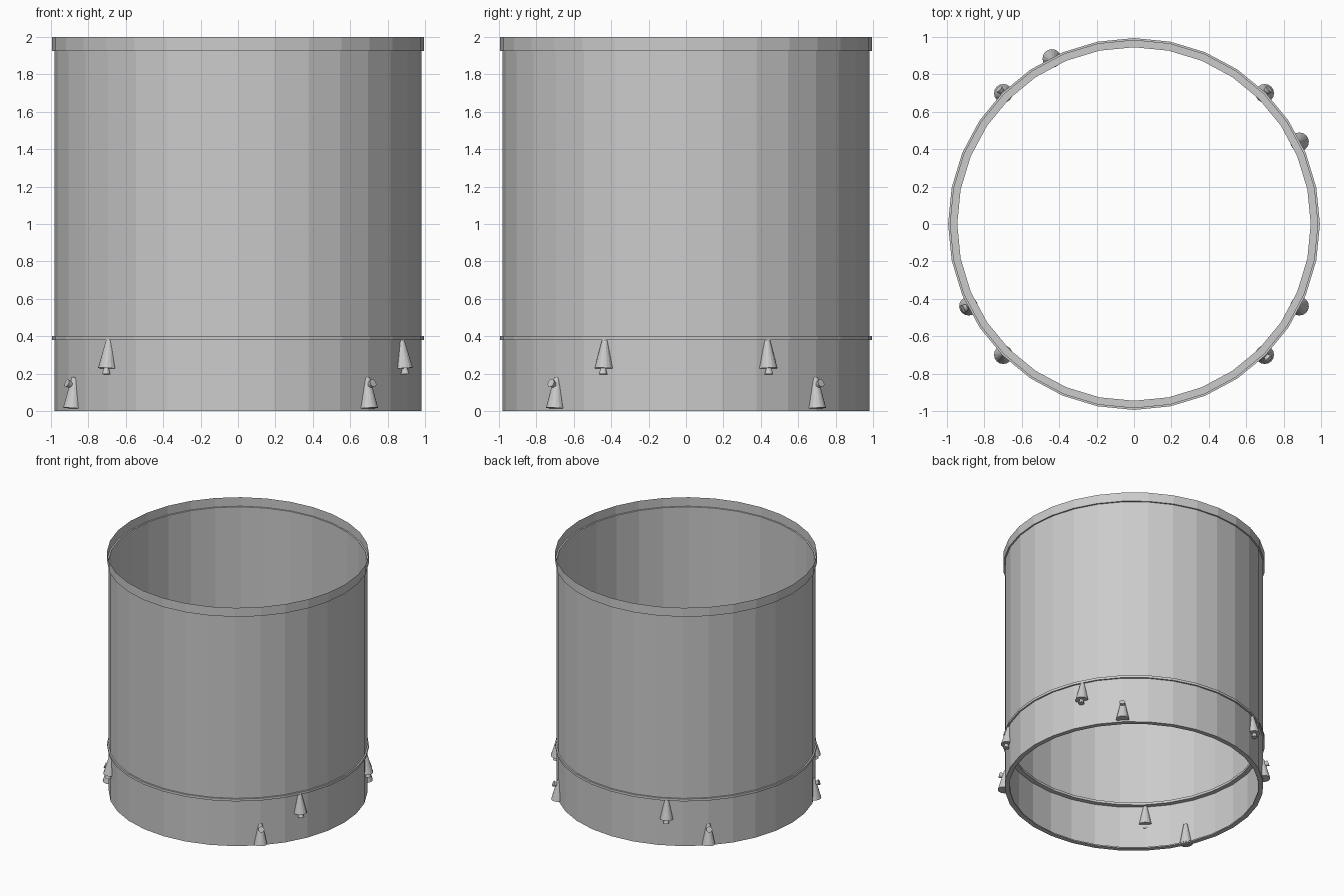
import bpy, bmesh
from math import sin, cos, pi, radians
from mathutils import Vector

if "Cube" in bpy.data.objects:
    bpy.data.objects.remove(bpy.data.objects["Cube"])

SIDES = 32


def finish(bm, name):
    mesh = bpy.data.meshes.new(name)
    bm.to_mesh(mesh)
    bm.free()
    obj = bpy.data.objects.new(name, mesh)
    bpy.context.collection.objects.link(obj)
    return obj


def lathe(name, profile, closed=False):
    """Revolve (radius, z) points around z."""
    bm = bmesh.new()
    rings = [[bm.verts.new((r * cos(2 * pi * i / SIDES), r * sin(2 * pi * i / SIDES), z))
              for i in range(SIDES)] for r, z in profile]
    pairs = list(zip(rings, rings[1:]))
    if closed:
        pairs.append((rings[-1], rings[0]))
    for a, b in pairs:
        for i in range(SIDES):
            j = (i + 1) % SIDES
            bm.faces.new((a[i], a[j], b[j], b[i]))
    return finish(bm, name)


def add_cone(bm, start, end, r1, r2, segs=16):
    """Capped cone from start to end."""
    start, end = Vector(start), Vector(end)
    axis = end - start
    made = bmesh.ops.create_cone(bm, cap_ends=True, segments=segs,
                                 radius1=r1, radius2=r2, depth=axis.length)
    rot = axis.to_track_quat('Z', 'Y')
    for v in made['verts']:
        v.co = rot @ v.co + (start + end) / 2


def thruster(name, angle, base_z, tip_z, nozzle):
    """Cone fairing half sunk in the wall, with a small flared nozzle."""
    a = radians(angle)

    def at(r, z):
        return (r * cos(a), r * sin(a), z)
    bm = bmesh.new()
    add_cone(bm, at(0.988, base_z), at(0.976, tip_z), 0.05, 0.015)
    (r1, z1), (r2, z2) = nozzle
    add_cone(bm, at(r1, z1), at(r2, z2), 0.012, 0.023, 12)
    return finish(bm, name)


# thin shell with a stepped-out rim at the top and an inner flange at the foot
lathe("shell", [(0.945, 0.01), (0.945, 0.0), (0.982, 0.0), (0.982, 1.925),
                (0.994, 1.925), (0.994, 2.0)])
lathe("foot_flange_top", [(0.982, 0.01), (0.945, 0.01)])

# joint ring that pokes out on both sides of the wall
lathe("joint_ring", [(0.945, 0.38), (0.994, 0.38), (0.994, 0.40), (0.945, 0.40)], closed=True)

# lower fairings with outward nozzles, upper fairings with downward nozzles
for i, ang in enumerate((-45, 45, 135, 206.4)):
    thruster(f"lower_thruster_{i}", ang, 0.015, 0.18, ((0.985, 0.135), (1.022, 0.15)))
for i, ang in enumerate((-26.4, 26.4, 116.4, 225)):
    thruster(f"upper_thruster_{i}", ang, 0.228, 0.38, ((0.995, 0.235), (0.998, 0.197)))
